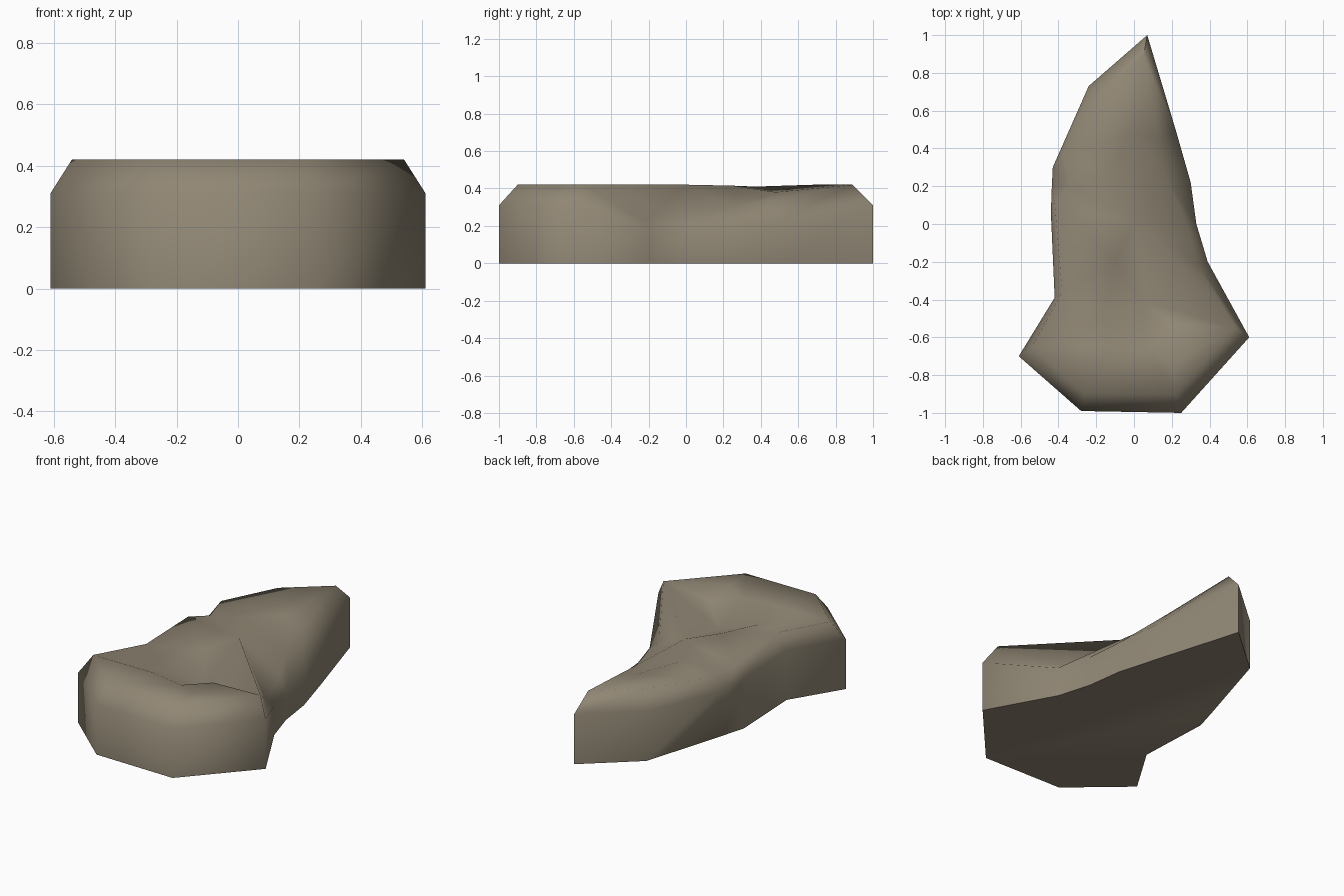
import bpy, bmesh
from mathutils import Vector
from mathutils.geometry import delaunay_2d_cdt

if "Cube" in bpy.data.objects:
    bpy.data.objects.remove(bpy.data.objects["Cube"])

# Plan outline: outer x, y, wall height, then matching rim x, y, z
RIM = [
    (0.25, -1.00, 0.31, 0.22, -0.90, 0.42),
    (0.61, -0.60, 0.31, 0.54, -0.55, 0.42),
    (0.39, -0.20, 0.18, 0.34, -0.22, 0.22),
    (0.33, 0.00, 0.18, 0.27, 0.02, 0.25),
    (0.30, 0.22, 0.19, 0.17, 0.25, 0.30),
    (0.22, 0.50, 0.23, 0.13, 0.45, 0.34),
    (0.07, 1.00, 0.31, 0.05, 0.89, 0.42),
    (-0.24, 0.73, 0.31, -0.20, 0.68, 0.42),
    (-0.43, 0.30, 0.31, -0.375, 0.37, 0.41),
    (-0.435, 0.20, 0.31, -0.34, 0.21, 0.39),
    (-0.44, 0.06, 0.31, -0.42, 0.11, 0.40),
    (-0.42, -0.39, 0.31, -0.38, -0.36, 0.42),
    (-0.61, -0.70, 0.31, -0.54, -0.65, 0.42),
    (-0.28, -0.99, 0.31, -0.26, -0.90, 0.42),
]
UNDERCUT = {8: 0.06, 9: 0.035}   # foot of the left wall steps in here
# Uneven top: central peak, valley behind the front lump
RELIEF = [
    (0.00, 0.01, 0.42), (-0.10, -0.20, 0.40), (0.06, -0.41, 0.30),
    (-0.16, -0.50, 0.36), (-0.13, -0.65, 0.42), (0.07, -0.66, 0.40),
    (0.20, -0.53, 0.40), (0.21, -0.74, 0.42), (0.00, 0.48, 0.38),
    (-0.15, 0.25, 0.415),
]

bm = bmesh.new()
base = [bm.verts.new((r[0] + UNDERCUT.get(i, 0), r[1], 0)) for i, r in enumerate(RIM)]
wall = [bm.verts.new(r[:3]) for r in RIM]
top = [bm.verts.new(r[3:]) for r in RIM]
n = len(RIM)

# Side wall and sloping shoulder
for low, high in ((base, wall), (wall, top)):
    for i in range(n):
        j = (i + 1) % n
        bm.faces.new((low[i], low[j], high[j], high[i]))
bm.faces.new(base[::-1])

# Rough top surface, triangulated inside the rim
inner = top + [bm.verts.new(p) for p in RELIEF]
flat = [Vector((v.co.x, v.co.y)) for v in inner]
edges = [(i, (i + 1) % n) for i in range(n)] + [(n, 1)]   # ridge from peak to right corner
_, _, tris, orig, _, _ = delaunay_2d_cdt(flat, edges, [list(range(n))], 1, 1e-5)
for t in tris:
    bm.faces.new([inner[orig[k][0]] for k in t])
bmesh.ops.recalc_face_normals(bm, faces=bm.faces)

mesh = bpy.data.meshes.new("rock_slab")
bm.to_mesh(mesh)
bm.free()
rock = bpy.data.objects.new("rock_slab", mesh)
bpy.context.collection.objects.link(rock)

stone = bpy.data.materials.new("brown_stone")
stone.diffuse_color = (0.28, 0.24, 0.175, 1)
stone.use_nodes = True
stone.node_tree.nodes["Principled BSDF"].inputs["Base Color"].default_value = stone.diffuse_color
mesh.materials.append(stone)

# Soft shading with a crisp base edge
bpy.context.view_layer.objects.active = rock
rock.select_set(True)
bpy.ops.object.shade_smooth_by_angle(angle=1.45)
